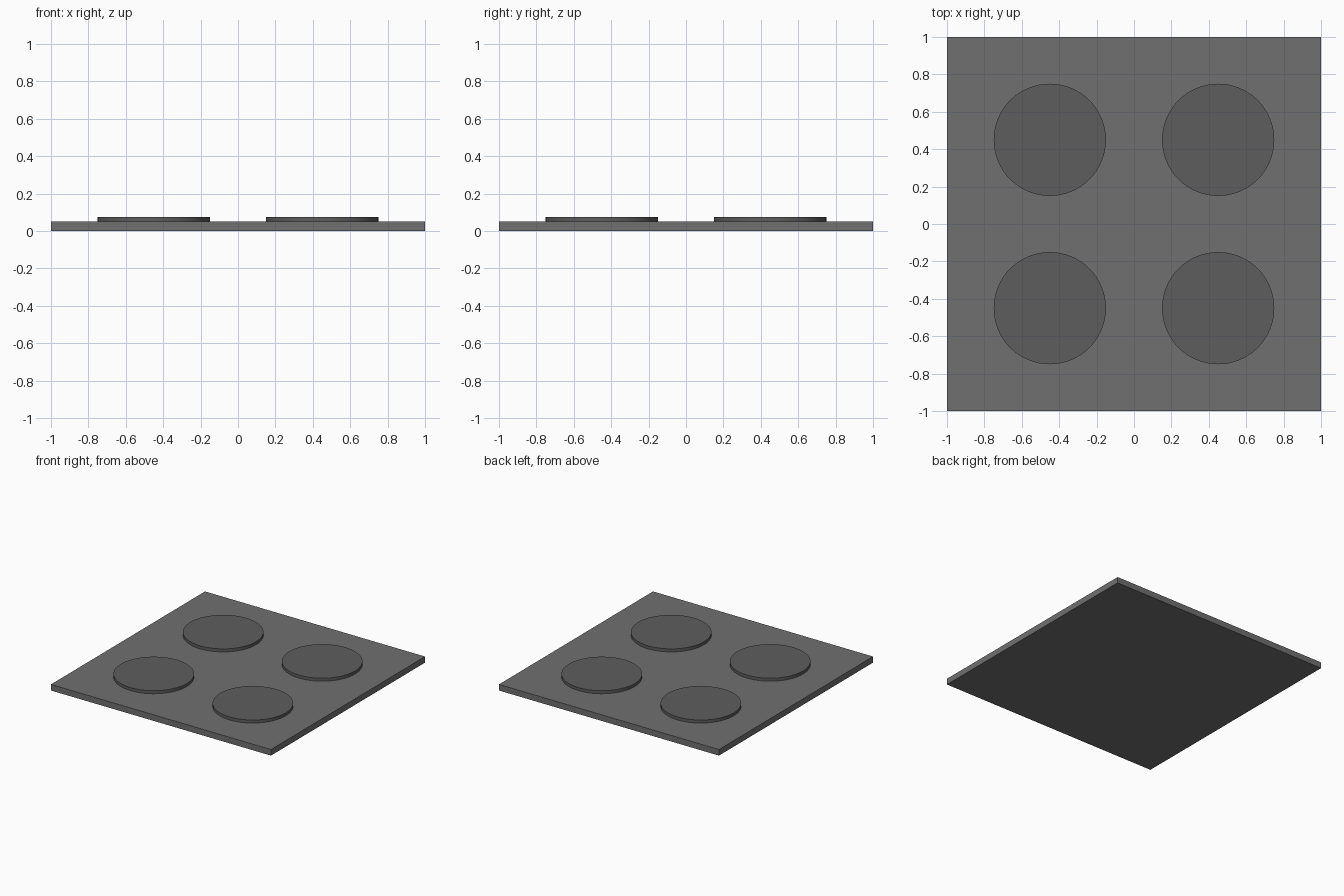
import bpy

if "Cube" in bpy.data.objects:
    bpy.data.objects.remove(bpy.data.objects["Cube"])

PLATE_H = 0.05
DISC_TOP = 0.075
DISC_R = 0.30
OFFSET = 0.45


def make_material(name, value):
    mat = bpy.data.materials.new(name)
    mat.diffuse_color = (value, value, value, 1)
    mat.use_nodes = True
    mat.node_tree.nodes["Principled BSDF"].inputs["Base Color"].default_value = mat.diffuse_color
    return mat


plate_grey = make_material("plate_grey", 0.16)
disc_grey = make_material("disc_grey", 0.11)

# Square base plate
bpy.ops.mesh.primitive_cube_add(size=1, location=(0, 0, PLATE_H / 2))
plate = bpy.context.object
plate.name = "base_plate"
plate.scale = (2, 2, PLATE_H)
bpy.ops.object.transform_apply(location=False, rotation=False, scale=True)
plate.data.materials.append(plate_grey)


# Raised round pads, resting on the plate
def add_disc(name, x, y):
    bpy.ops.mesh.primitive_cylinder_add(
        vertices=64, radius=DISC_R, depth=DISC_TOP - PLATE_H,
        location=(x, y, (DISC_TOP + PLATE_H) / 2))
    disc = bpy.context.object
    disc.name = name
    disc.data.materials.append(disc_grey)
    bpy.ops.object.shade_smooth_by_angle()


for row, sy in (("front", -1), ("back", 1)):
    for side, sx in (("left", -1), ("right", 1)):
        add_disc(f"round_pad_{row}_{side}", sx * OFFSET, sy * OFFSET)
